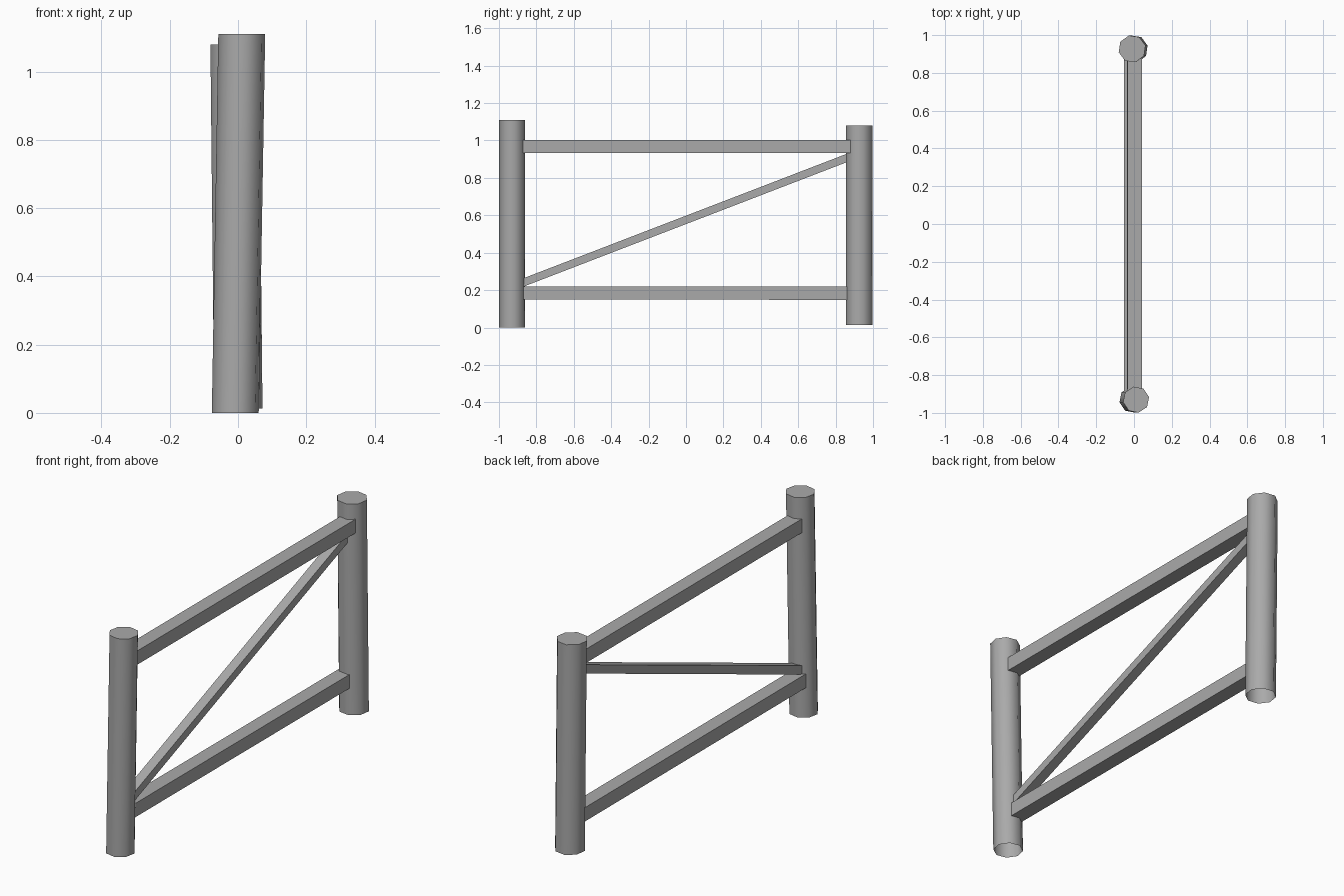
import bpy, bmesh, math
from mathutils import Vector, Matrix

cube = bpy.data.objects.get("Cube")
if cube:
    bpy.data.objects.remove(cube, do_unlink=True)

GREY = (0.40, 0.40, 0.40, 1)
grey = bpy.data.materials.new("weathered grey")
grey.use_nodes = True
grey.diffuse_color = GREY
grey.node_tree.nodes["Principled BSDF"].inputs["Base Color"].default_value = GREY


def finish(name, bm):
    mesh = bpy.data.meshes.new(name)
    bm.to_mesh(mesh)
    bm.free()
    mesh.materials.append(grey)
    obj = bpy.data.objects.new(name, mesh)
    bpy.context.collection.objects.link(obj)
    return obj


def post(name, foot, head, radius, turn):
    """Leaning eight-sided post, capped on top and open underneath."""
    foot, head = Vector(foot), Vector(head)
    bm = bmesh.new()
    bmesh.ops.create_cone(bm, cap_ends=True, segments=8, radius1=radius,
                          radius2=radius, depth=2,
                          matrix=Matrix.Rotation(math.radians(turn), 4, 'Z'))
    bottom = [f for f in bm.faces if f.normal.z < -0.9]
    bmesh.ops.delete(bm, geom=bottom, context='FACES_ONLY')
    for v in bm.verts:
        end = head if v.co.z > 0 else foot
        v.co = Vector((v.co.x + end.x, v.co.y + end.y, end.z))
    obj = finish(name, bm)
    bpy.ops.object.select_all(action='DESELECT')
    obj.select_set(True)
    bpy.context.view_layer.objects.active = obj
    bpy.ops.object.shade_smooth_by_angle(angle=math.radians(50))


def rail(name, start, end, width, height):
    """Square-cut rail between two points."""
    start, end = Vector(start), Vector(end)
    along = end - start
    side = Vector((0, 0, 1)).cross(along).normalized()
    up = along.normalized().cross(side)
    basis = Matrix((side * width, along, up * height)).transposed().to_4x4()
    bm = bmesh.new()
    bmesh.ops.create_cube(bm, size=1,
                          matrix=Matrix.Translation((start + end) / 2) @ basis)
    bmesh.ops.recalc_face_normals(bm, faces=bm.faces)
    finish(name, bm)


# Upright posts
post("front_post", (-0.008, -0.93, 0), (0.011, -0.93, 1.11), 0.07, 11)
post("back_post", (0.001, 0.927, 0.013), (-0.01, 0.927, 1.08), 0.073, 14)

# Horizontal rails and the diagonal brace
rail("top_rail", (0.004, -0.89, 0.967), (0.004, 0.89, 0.967), 0.075, 0.07)
rail("bottom_rail", (-0.015, -0.89, 0.185), (-0.015, 0.89, 0.183), 0.075, 0.07)
rail("diagonal_brace", (-0.012, -0.89, 0.233), (-0.012, 0.89, 0.918), 0.05, 0.042)
